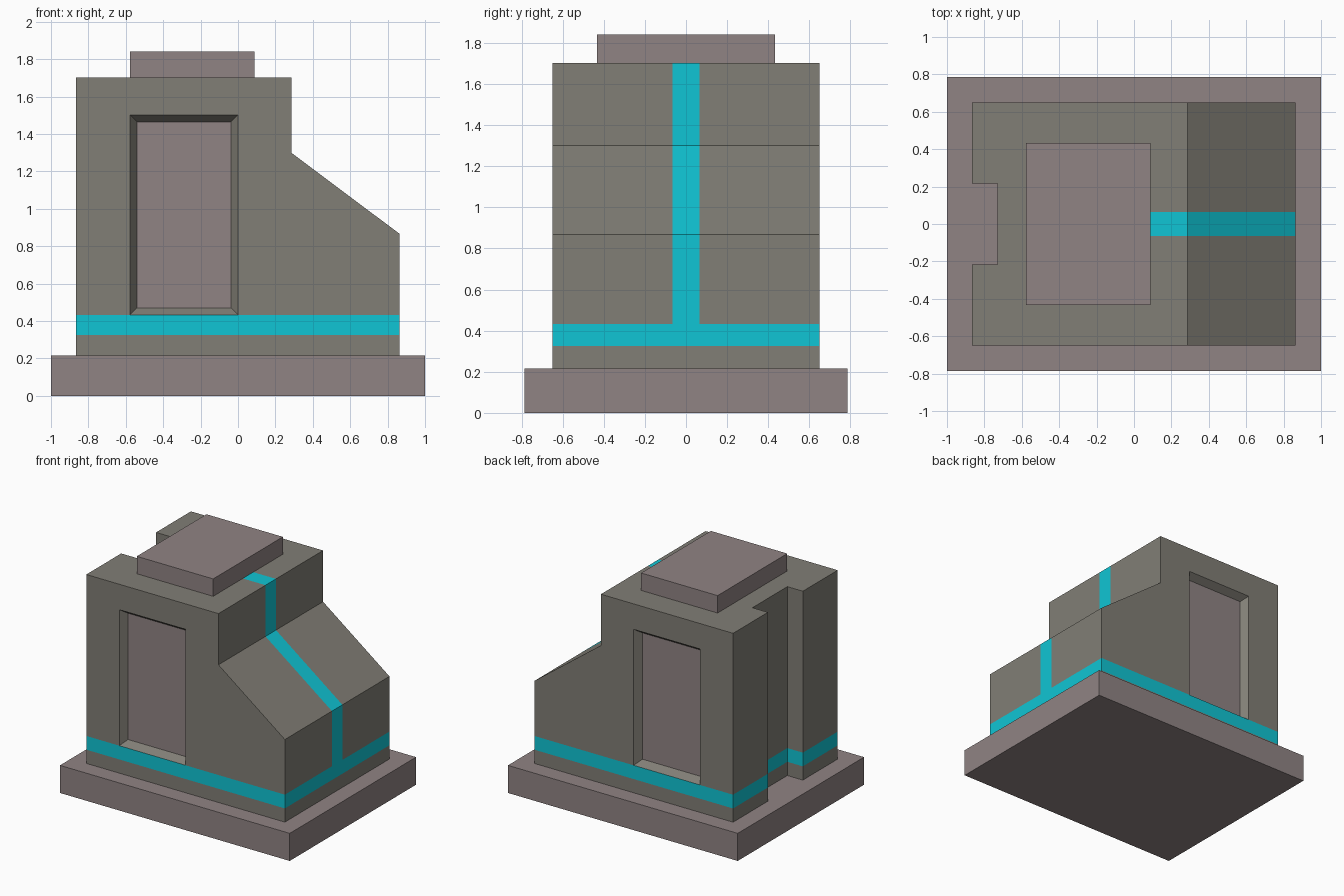
import bpy, bmesh
from mathutils import Vector

if "Cube" in bpy.data.objects:
    bpy.data.objects.remove(bpy.data.objects["Cube"])


def material(name, rgb):
    m = bpy.data.materials.new(name)
    m.diffuse_color = (*rgb, 1)
    m.use_nodes = True
    m.node_tree.nodes["Principled BSDF"].inputs["Base Color"].default_value = m.diffuse_color
    return m


STONE = material("olive_stone", (0.22, 0.21, 0.18))
SLAB = material("mauve_stone", (0.28, 0.23, 0.23))
GLOW = material("cyan_band", (0.005, 0.56, 0.66))


def finish(bm, name, mats):
    bmesh.ops.recalc_face_normals(bm, faces=bm.faces)
    me = bpy.data.meshes.new(name)
    bm.to_mesh(me)
    bm.free()
    for m in mats:
        me.materials.append(m)
    ob = bpy.data.objects.new(name, me)
    bpy.context.collection.objects.link(ob)
    return ob


def box(name, x, y, z, mat):
    bm = bmesh.new()
    bmesh.ops.create_cube(bm, size=1)
    for v in bm.verts:
        for i, (lo, hi) in enumerate((x, y, z)):
            v.co[i] = lo if v.co[i] < 0 else hi
    return finish(bm, name, [mat])


def slice_at(bm, axis, *positions):
    n = Vector((0, 0, 0))
    n[axis] = 1
    for p in positions:
        bmesh.ops.bisect_plane(bm, geom=bm.verts[:] + bm.edges[:] + bm.faces[:],
                               plane_co=n * p, plane_no=n, dist=1e-5)


# Base slab and top cap
box("base_slab", (-1, 1), (-0.785, 0.785), (0, 0.217), SLAB)
box("top_cap", (-0.578, 0.087), (-0.433, 0.433), (1.703, 1.84), SLAB)

# Body: side profile extruded across the width
profile = [(-0.73, 0.217), (0.863, 0.217), (0.863, 0.867), (0.285, 1.3),
           (0.285, 1.703), (-0.73, 1.703)]
bm = bmesh.new()
face = bm.faces.new([bm.verts.new((x, -0.65, z)) for x, z in profile])
ext = bmesh.ops.extrude_face_region(bm, geom=[face], use_keep_orig=True)
bmesh.ops.translate(bm, vec=(0, 1.3, 0),
                    verts=[g for g in ext["geom"] if isinstance(g, bmesh.types.BMVert)])
bmesh.ops.recalc_face_normals(bm, faces=bm.faces)

# Two rear piers pulled out, leaving the full-height channel between them
slice_at(bm, 1, -0.217, 0.217)
piers = [f for f in bm.faces if f.normal.x < -0.9 and abs(f.calc_center_median().y) > 0.217]
ext = bmesh.ops.extrude_discrete_faces(bm, faces=piers)
for f in ext["faces"]:
    for v in f.verts:
        v.co.x = -0.865
bmesh.ops.recalc_face_normals(bm, faces=bm.faces)

# Cut lines for the bands and the window openings
slice_at(bm, 2, 0.325, 0.433, 1.503)
slice_at(bm, 1, -0.065, 0.065)
slice_at(bm, 0, -0.578, 0, 0.087)
bm.normal_update()

# Colour the belt and the stripe running down the stepped side
windows = []
for f in bm.faces:
    c = f.calc_center_median()
    belt = 0.325 < c.z < 0.433
    stripe = abs(c.y) < 0.065 and c.x > 0.087 and c.z > 0.433
    f.material_index = 1 if belt or stripe else 0
    if abs(f.normal.y) > 0.9 and -0.578 < c.x < 0 and 0.433 < c.z < 1.503:
        windows.append(f)

# Bevelled window recesses on front and back
bmesh.ops.inset_individual(bm, faces=windows, thickness=0.054, depth=-0.054)
for f in windows:
    f.material_index = 2
finish(bm, "body", [STONE, GLOW, SLAB])
